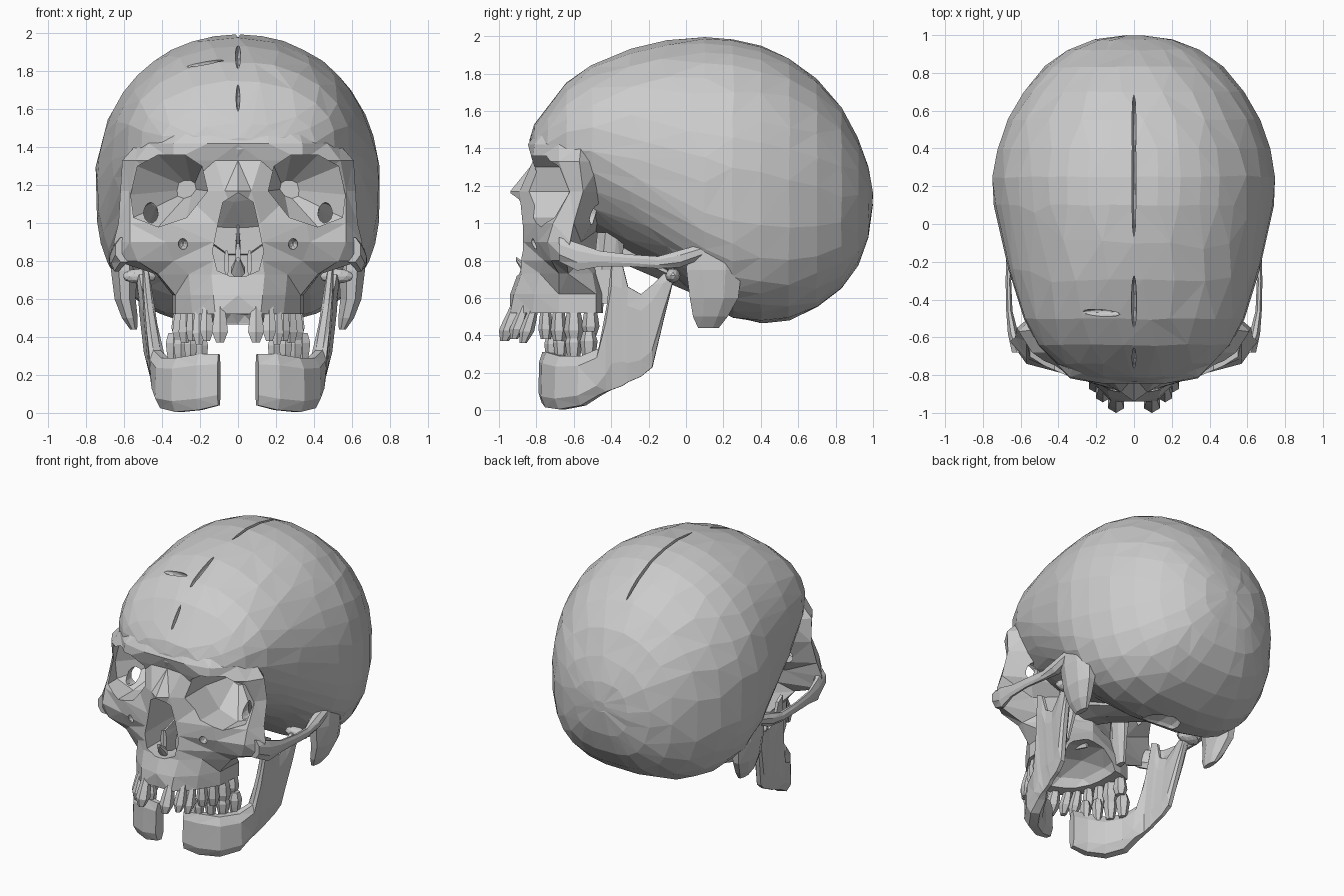
import bpy
import bmesh
import random
from math import cos, sin, pi, copysign
from mathutils import Matrix, Vector

random.seed(4)
default_cube = bpy.data.objects.get("Cube")
if default_cube:
    bpy.data.objects.remove(default_cube, do_unlink=True)

bone = bpy.data.materials.new("bone_grey")
bone.use_nodes = True
bone.diffuse_color = (0.6, 0.6, 0.6, 1)
shader = next(n for n in bone.node_tree.nodes if n.type == "BSDF_PRINCIPLED")
shader.inputs["Base Color"].default_value = bone.diffuse_color


def finish(name, bm, mirror=False):
    """Turn a bmesh into a flat shaded object, optionally mirrored across x."""
    bmesh.ops.triangulate(bm, faces=bm.faces[:])
    bmesh.ops.recalc_face_normals(bm, faces=bm.faces[:])
    if mirror:
        copy = bmesh.ops.duplicate(bm, geom=bm.verts[:] + bm.edges[:] + bm.faces[:])["geom"]
        for vert in (g for g in copy if isinstance(g, bmesh.types.BMVert)):
            vert.co.x = -vert.co.x
        bmesh.ops.reverse_faces(bm, faces=[g for g in copy if isinstance(g, bmesh.types.BMFace)])
    mesh = bpy.data.meshes.new(name)
    bm.to_mesh(mesh)
    bm.free()
    mesh.materials.append(bone)
    obj = bpy.data.objects.new(name, mesh)
    bpy.context.collection.objects.link(obj)
    return obj


def loft(name, rings, mirror=False, jitter=0.0):
    """Skin a closed solid through rings with equal point counts."""
    bm = bmesh.new()
    rows = []
    for points in rings:
        rows.append([bm.verts.new(Vector(p) + Vector([random.uniform(-jitter, jitter) for _ in p]))
                     for p in points])
    count = len(rows[0])
    for low, high in zip(rows, rows[1:]):
        for i in range(count):
            j = (i + 1) % count
            bm.faces.new((low[i], low[j], high[j], high[i]))
    bm.faces.new(rows[0])
    bm.faces.new(rows[-1])
    return finish(name, bm, mirror)


def ring(x, y, z, a, b, level=False, count=8):
    """Ellipse facing along y, or lying level."""
    turns = [2 * pi * (i + 0.5) / count for i in range(count)]
    if level:
        return [(x + a * cos(t), y + b * sin(t), z) for t in turns]
    return [(x + a * cos(t), y, z + b * sin(t)) for t in turns]


def blob(name, centre, radii, tilt=0.0, mirror=False):
    """Faceted ellipsoid, tilted about x."""
    bm = bmesh.new()
    bmesh.ops.create_icosphere(bm, subdivisions=2, radius=1)
    matrix = Matrix.Translation(centre) @ Matrix.Rotation(tilt, 4, "X") @ Matrix.Diagonal((*radii, 1))
    bmesh.ops.transform(bm, matrix=matrix, verts=bm.verts)
    return finish(name, bm, mirror)


def carve(obj, cutters, detail=1.0):
    """Thin out the facets, subtract the cutters and keep the resulting mesh."""
    obj.modifiers.new("facets", "DECIMATE").ratio = detail
    for cutter in cutters:
        cutter.hide_render = True
        mod = obj.modifiers.new("carve", "BOOLEAN")
        mod.operation = "DIFFERENCE"
        mod.solver = "EXACT"
        mod.object = cutter
    bpy.context.view_layer.update()
    graph = bpy.context.evaluated_depsgraph_get()
    mesh = bpy.data.meshes.new_from_object(obj.evaluated_get(graph))
    obj.modifiers.clear()
    obj.data = mesh


def power(value, exponent):
    return copysign(abs(value) ** exponent, value)


# Braincase: y, top, widest level, bottom, half width
STATIONS = [
    (-.835, 1.45, 1.42, 1.39, .08), (-.81, 1.53, 1.42, 1.34, .25),
    (-.74, 1.62, 1.42, 1.28, .41), (-.64, 1.75, 1.43, 1.12, .51),
    (-.5, 1.85, 1.43, .95, .585), (-.3, 1.93, 1.36, .84, .65),
    (-.1, 1.975, 1.28, .74, .7), (.1, 1.995, 1.22, .58, .74),
    (.25, 1.985, 1.2, .49, .75), (.4, 1.95, 1.18, .465, .725), (.55, 1.88, 1.16, .48, .67),
    (.7, 1.77, 1.14, .55, .585), (.83, 1.62, 1.13, .65, .475),
    (.92, 1.45, 1.13, .77, .35), (.975, 1.3, 1.13, .92, .21), (.998, 1.17, 1.13, 1.09, .05)]


def skull_section(y, top, wide, bottom, half, count=40):
    points = []
    under = min(max(2.6 + y, 2), 2.8)
    for i in range(count):
        c, s = cos(2 * pi * i / count), sin(2 * pi * i / count)
        fullness = 2.1 if s >= 0 else under
        height = top - wide if s >= 0 else wide - bottom
        points.append((half * power(c, 2 / fullness), y, wide + height * power(s, 2 / fullness)))
    return points


cranium = loft("cranium", [skull_section(*s) for s in STATIONS], jitter=.003)

# Face block: z, middle front y, four front points, back corner
FACE = [
    (1.56, -.765, (.16, -.755), (.3, -.69), (.4, -.6), (.45, -.5), (.38, -.42)),
    (1.42, -.845, (.16, -.845), (.34, -.81), (.47, -.68), (.53, -.56), (.46, -.44)),
    (1.33, -.81, (.12, -.82), (.34, -.82), (.54, -.68), (.61, -.57), (.5, -.45)),
    (1.17, -.94, (.07, -.89), (.3, -.76), (.57, -.62), (.62, -.55), (.48, -.45)),
    (1.0, -.9, (.12, -.87), (.36, -.8), (.57, -.71), (.63, -.6), (.46, -.5)),
    (.9, -.89, (.13, -.87), (.38, -.79), (.57, -.74), (.655, -.62), (.4, -.56)),
    (.8, -.9, (.13, -.88), (.34, -.76), (.53, -.72), (.64, -.64), (.34, -.56)),
    (.73, -.9, (.14, -.88), (.26, -.78), (.42, -.68), (.43, -.63), (.3, -.5)),
    (.62, -.94, (.13, -.92), (.25, -.81), (.33, -.68), (.345, -.48), (.26, -.45)),
    (.52, -.93, (.12, -.94), (.24, -.82), (.33, -.68), (.345, -.48), (.26, -.45))]


def face_section(z, middle, *side):
    left = [(x, y, z) for x, y in side]
    right = [(-x, y, z) for x, y in reversed(side)]
    return [(0, middle, z)] + left + [(0, -.42, z)] + right


face = loft("face_bones", [face_section(*row) for row in FACE])

# Cutters for eye sockets, nose, palate and small openings
SOCKET = [(.16, 1.17), (.19, 1.3), (.28, 1.36), (.42, 1.36), (.53, 1.3),
          (.565, 1.15), (.55, 1.03), (.42, .98), (.27, 1.03)]
NOSE = [(0, 1.16), (.08, 1.11), (.105, 1.0), (.135, .85), (.11, .75), (.04, .72)]


def socket_section(y, scale):
    return [(.24 + (x - .24) * scale, y, 1.18 + (z - 1.18) * scale) for x, z in SOCKET]


nose_outline = NOSE + [(-x, z) for x, z in reversed(NOSE[1:])]
sockets = loft("socket_cutter", [socket_section(*s) for s in ((-1.1, 1), (-.6, 1), (-.4, .25))], True)
nose = loft("nose_cutter", [[(x, y, z) for x, z in nose_outline] for y in (-1.1, -.5)])
palate = blob("palate_cutter", (0, -.55, .48), (.24, .34, .2))
cheek_holes = blob("cheek_hole_cutter", (.29, -.81, .89), (.025, .06, .03), mirror=True)
fissures = blob("fissure_cutter", (.46, -.52, 1.05), (.04, .14, .06), mirror=True)
spine_hole = blob("spine_hole_cutter", (0, .25, .47), (.13, .17, .1))
cracks = [blob("crack_cutter", *crack) for crack in (
    ((0, .32, 1.9), (.014, .42, .1), -.25),
    ((0, -.42, 1.88), (.014, .16, .04), .35),
    ((0, -.71, 1.66), (.01, .09, .03), .9),
    ((-.17, -.47, 1.84), (.13, .02, .03), .4))]

carve(face, [sockets, nose, palate, cheek_holes, fissures])
carve(cranium, [sockets, spine_hole] + cracks, .55)
for cutter in [sockets, nose, palate, cheek_holes, fissures, spine_hole] + cracks:
    bpy.data.objects.remove(cutter, do_unlink=True)

# Nose interior
loft("nasal_septum", [ring(0, y, .82, .015, h) for y, h in ((-.84, .08), (-.7, .13), (-.48, .2))])
loft("nasal_spine", [ring(0, y, z, r, r) for y, z, r in ((-.86, .75, .04), (-.91, .81, .012))])
loft("nasal_shells", [ring(.06, y, .79, .015, .07) for y in (-.78, -.5)], True)

# Cheek arches running back to the ear
ARCH = [(.6, -.68, .86, .05, .07), (.64, -.58, .82, .03, .08), (.66, -.46, .81, .018, .045),
        (.665, -.3, .8, .016, .035), (.655, -.15, .79, .022, .035),
        (.635, -.03, .81, .045, .05), (.63, .12, .86, .035, .04)]
loft("cheek_arches", [ring(*p) for p in ARCH], True)

# Bony knobs behind the ears
KNOB = [(.61, .15, .95, .06, .14), (.6, .15, .75, .075, .16), (.595, .15, .6, .06, .14),
        (.57, .13, .5, .045, .1), (.55, .12, .44, .02, .06)]
loft("mastoid_knobs", [ring(*p, level=True) for p in KNOB], True)

# Skull base and the plates behind the palate
loft("skull_base", [ring(0, y, z, a, b) for y, z, a, b in
                    ((-.52, .93, .14, .1), (-.3, .86, .17, .1), (.1, .67, .15, .08))])
loft("palate_plates", [ring(x, y, z, a, b, True) for x, y, z, a, b in
                       ((.22, -.4, .95, .06, .08), (.22, -.42, .75, .03, .08), (.24, -.43, .57, .02, .05))], True)

# Lower jaw halves: x, y, bottom, top, half thickness
JAW = [(.1, -.755, .04, .31, .035), (.2, -.73, .015, .31, .05), (.31, -.66, .005, .29, .06),
       (.385, -.55, .025, .29, .06), (.425, -.46, .08, .33, .05), (.44, -.42, .1, .56, .035),
       (.445, -.395, .11, .81, .025), (.45, -.34, .13, .78, .025), (.455, -.31, .15, .66, .025),
       (.46, -.24, .18, .62, .025), (.465, -.18, .23, .67, .03), (.47, -.12, .48, .73, .03),
       (.47, -.07, .68, .73, .025)]
EDGE = [(-.5, 0), (.5, 0), (1, .2), (.9, .8), (.4, 1), (-.4, 1), (-.9, .8), (-1, .2)]
jaw_rings = []
for i, (x, y, low, high, thick) in enumerate(JAW):
    before, after = JAW[max(i - 1, 0)], JAW[min(i + 1, len(JAW) - 1)]
    along = Vector((after[0] - before[0], after[1] - before[1])).normalized()
    section = []
    for side, rise in EDGE:
        z = low + (high - low) * rise
        lean = .09 * (z - .3) if y > -.5 else 0
        section.append((x + along.y * side * thick + lean, y - along.x * side * thick, z))
    jaw_rings.append(section)
loft("lower_jaw_halves", jaw_rings, True)
blob("jaw_joints", (.52, -.07, .72), (.09, .04, .04), mirror=True)


# Teeth: x, y, tip height, radius; front teeth lean forward
def tooth(name, x, y, root, tip, radius, lean=0.0, point=.7):
    steps = ((0, .6), (.4, .9), (.7, 1.05), (1, point))
    loft(name, [ring(x, y - lean * t, root + (tip - root) * t, radius * w, radius * w, True, 6)
                for t, w in steps], True)


UPPER = [(.095, -.91, .37, .046), (.165, -.86, .38, .04), (.205, -.81, .36, .038), (.24, -.75, .38, .038),
         (.275, -.68, .37, .042), (.3, -.6, .37, .05), (.31, -.51, .4, .045)]
LOWER = [(.19, -.72, .4, .036), (.25, -.67, .41, .038), (.3, -.6, .41, .044), (.34, -.52, .42, .045)]
for x, y, tip, radius in UPPER:
    is_front = y < -.8
    tooth("upper_tooth", x, y, .56, tip, radius, .06 if is_front else 0, .5 if is_front else .7)
for x, y, tip, radius in LOWER:
    tooth("lower_tooth", x, y, .25, tip, radius)
